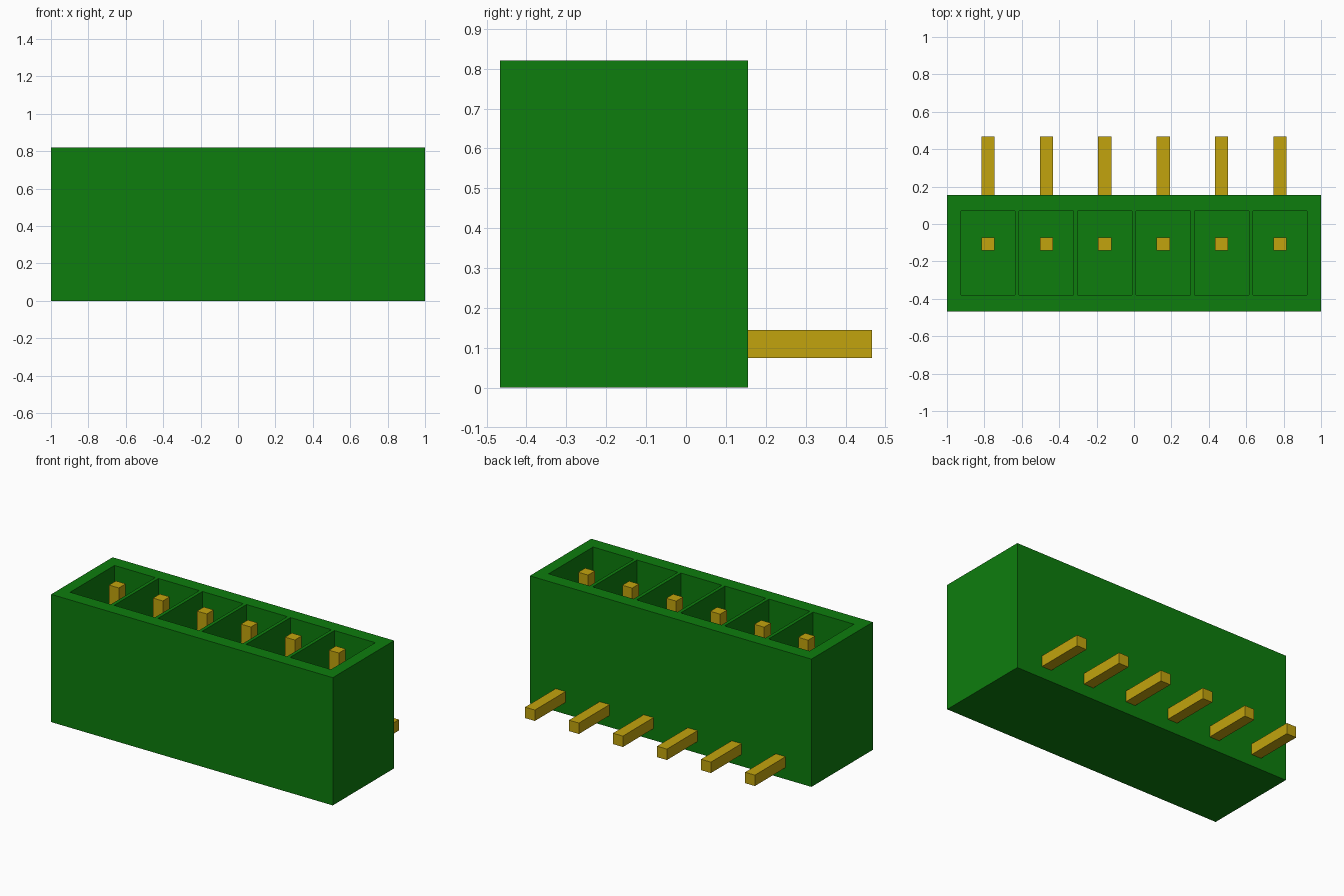
import bpy, bmesh, math
from mathutils import Vector

if "Cube" in bpy.data.objects:
    bpy.data.objects.remove(bpy.data.objects["Cube"])

COUNT, PITCH = 6, 0.3125
HEIGHT, FLOOR = 0.82, 0.18
FRONT, BACK, TIP = -0.467, 0.156, 0.467
POCKET_W, POCKET_Y = 0.29, (-0.38, 0.07)
PIN_W, PIN_Y, PIN_Z, PIN_TOP = 0.07, -0.108, 0.11, 0.805
centres = [(i - (COUNT - 1) / 2) * PITCH for i in range(COUNT)]


def material(name, colour):
    mat = bpy.data.materials.new(name)
    mat.use_nodes = True
    mat.diffuse_color = colour
    mat.node_tree.nodes["Principled BSDF"].inputs["Base Color"].default_value = colour
    return mat


def add_object(name, bm, mat):
    bmesh.ops.recalc_face_normals(bm, faces=bm.faces)
    mesh = bpy.data.meshes.new(name)
    bm.to_mesh(mesh)
    bm.free()
    mesh.materials.append(mat)
    obj = bpy.data.objects.new(name, mesh)
    bpy.context.collection.objects.link(obj)
    return obj


def box(bm, lo, hi):
    verts = bmesh.ops.create_cube(bm, size=1)["verts"]
    lo, hi = Vector(lo), Vector(hi)
    for v in verts:
        v.co = (lo + hi) / 2 + v.co * (hi - lo)


green = material("green plastic", (0.004, 0.205, 0.004, 1))
gold = material("gold metal", (0.54, 0.37, 0.004, 1))

# Housing block: cut along the pocket edges, then sink each pocket
bm = bmesh.new()
box(bm, (-1, FRONT, 0), (1, BACK, HEIGHT))
cuts = [((x + s * POCKET_W / 2, 0, 0), (1, 0, 0)) for x in centres for s in (-1, 1)]
cuts += [((0, y, 0), (0, 1, 0)) for y in POCKET_Y]
for point, normal in cuts:
    bmesh.ops.bisect_plane(bm, geom=bm.verts[:] + bm.edges[:] + bm.faces[:],
                           plane_co=point, plane_no=normal)


def in_pocket(face):
    c = face.calc_center_median()
    return (c.z > HEIGHT - 0.001 and POCKET_Y[0] < c.y < POCKET_Y[1]
            and any(abs(c.x - x) < POCKET_W / 2 for x in centres))


pockets = [f for f in bm.faces if in_pocket(f)]
floors = bmesh.ops.extrude_discrete_faces(bm, faces=pockets)["faces"]
for face in floors:
    for v in face.verts:
        v.co.z = FLOOR
add_object("housing", bm, green)

# Bent contact pins: an L profile extruded to the pin width
r = PIN_W / 2
profile = [(TIP, PIN_Z - r), (TIP, PIN_Z + r), (PIN_Y + r, PIN_Z + r),
           (PIN_Y + r, PIN_TOP), (PIN_Y - r, PIN_TOP), (PIN_Y - r, PIN_Z - r)]
for i, x in enumerate(centres):
    bm = bmesh.new()
    side = bm.faces.new([bm.verts.new((x - r, y, z)) for y, z in profile])
    moved = bmesh.ops.extrude_face_region(bm, geom=[side])["geom"]
    bmesh.ops.translate(bm, vec=(PIN_W, 0, 0),
                        verts=[g for g in moved if isinstance(g, bmesh.types.BMVert)])
    add_object(f"contact_pin_{i + 1}", bm, gold)
